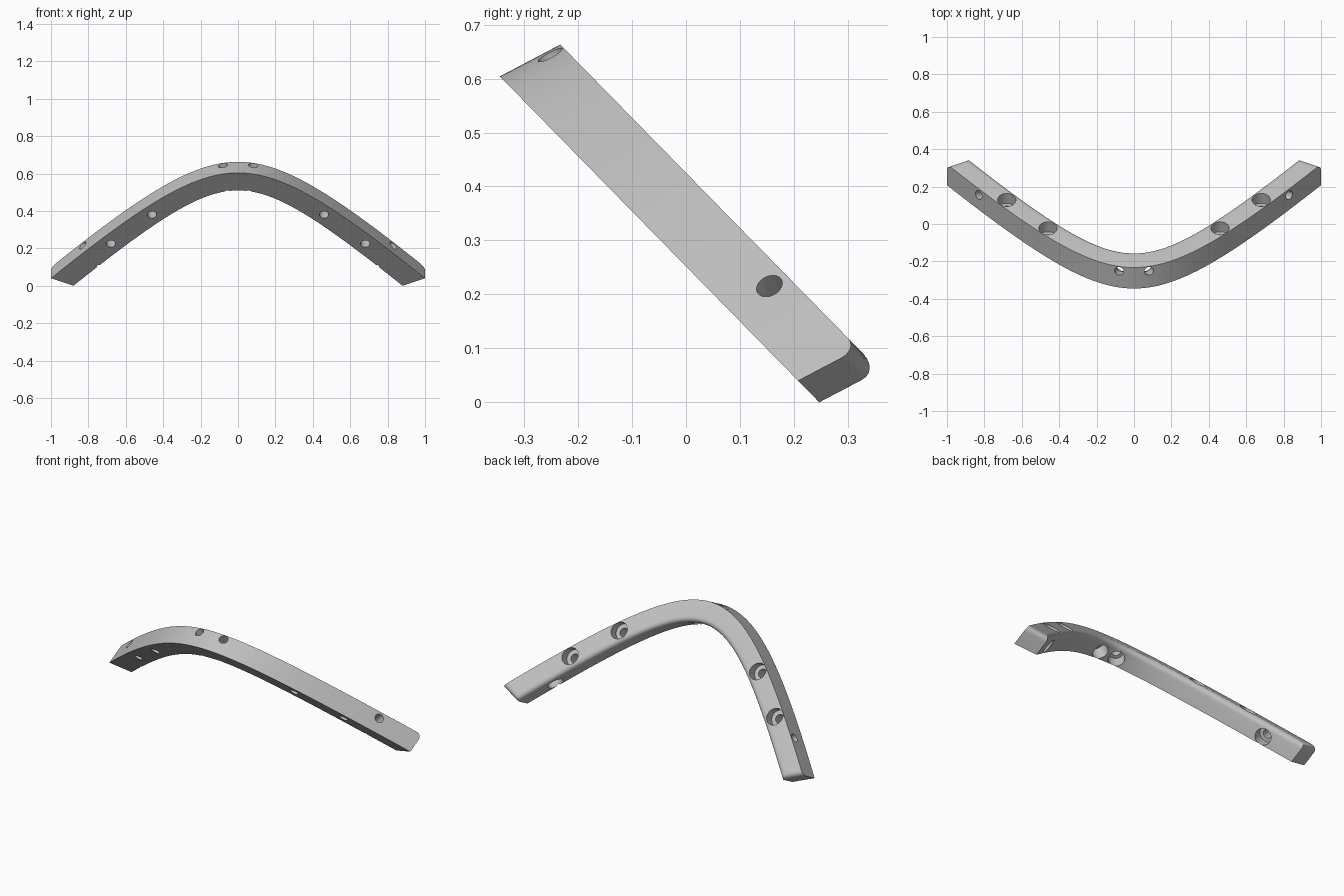
import bpy, bmesh, math
from mathutils import Vector

cube = bpy.data.objects.get("Cube")
if cube:
    bpy.data.objects.remove(cube)

STEPS = 64
DEPTH = Vector((0, 0.112, 0.059))       # sweep from the lower face to the upper face


def arch(x, peak, slope, bend):
    """Point on the lower sloping face, on a hyperbolic arch."""
    z = peak - slope * (math.hypot(x, bend) - bend)
    return Vector((x, 0.247 - 0.98 * z, z))


def outer(x):
    return arch(x, 0.604, 0.888, 0.47)


def inner(x):
    return arch(x, 0.51, 0.863, 0.36)


# Grey material
grey = bpy.data.materials.new("satin grey")
grey.use_nodes = True
grey.diffuse_color = (0.53, 0.53, 0.53, 1)
grey.node_tree.nodes["Principled BSDF"].inputs["Base Color"].default_value = (0.53, 0.53, 0.53, 1)

# Curved bar: four-sided section carried along the two arches
bm = bmesh.new()
rings = []
for i in range(STEPS + 1):
    s = 2 * i / STEPS - 1
    o, n = outer(s), inner(0.88 * s)
    rings.append([bm.verts.new(p) for p in (o, n, n + DEPTH, o + DEPTH)])
for a, b in zip(rings, rings[1:]):
    for k in range(4):
        j = (k + 1) % 4
        bm.faces.new((a[k], a[j], b[j], b[k]))
bm.faces.new(rings[0][::-1])
bm.faces.new(rings[-1])
bmesh.ops.recalc_face_normals(bm, faces=bm.faces)

# Round the upper inside edge and the upper end edges
soft = [bm.edges.get((a[2], b[2])) for a, b in zip(rings, rings[1:])]
soft += [bm.edges.get((r[2], r[3])) for r in (rings[0], rings[-1])]
bmesh.ops.bevel(bm, geom=soft, offset=0.036, offset_type='OFFSET',
                segments=6, profile=0.5, affect='EDGES', clamp_overlap=False)
mesh = bpy.data.meshes.new("curved_bar")
bm.to_mesh(mesh)
bm.free()
bar = bpy.data.objects.new("curved_bar", mesh)
bpy.context.collection.objects.link(bar)
mesh.materials.append(grey)


def bore(start, direction, before, after, radius):
    """Cut a round hole along a direction, from before to after the start."""
    direction = direction.normalized()
    bpy.ops.mesh.primitive_cylinder_add(
        vertices=32, radius=radius, depth=after - before,
        location=start + direction * (before + after) / 2,
        rotation=direction.to_track_quat('Z', 'Y').to_euler())
    cutter = bpy.context.object
    cutter.name = "hole_cutter"
    cutter.hide_render = True
    cutter.data.materials.append(grey)
    cut = bar.modifiers.new("hole", 'BOOLEAN')
    cut.operation = 'DIFFERENCE'
    cut.solver = 'EXACT'
    cut.object = cutter
    bpy.context.view_layer.objects.active = bar
    bpy.ops.object.modifier_apply(modifier=cut.name)
    bpy.data.objects.remove(cutter)


for side in (-1, 1):
    # Counterbored holes from the lower face to the upper face
    for x, z in ((0.46, 0.38), (0.68, 0.225)):
        start = Vector((side * x, 0.247 - 0.98 * z, z))
        axis = Vector((0, 0.105, 0.07))
        bore(start, axis, -0.1, 0.25, 0.025)
        bore(start, axis, 0.068, 0.25, 0.049)
    # Counterbored holes from the outer side to the inner side
    for x, rise in ((0.08, 0.78), (0.83, 0.70)):
        start = outer(side * x) + DEPTH * rise
        tangent = outer(side * x + 0.01) - outer(side * x - 0.01)
        axis = tangent.cross(DEPTH).normalized()
        if axis.z > 0:
            axis.negate()
        axis -= DEPTH.normalized() * 0.15
        bore(start, axis, -0.1, 0.25, 0.025)
        bore(start, axis, 0.068, 0.22, 0.045)

# Smooth shading with crisp edges
bpy.ops.object.select_all(action='DESELECT')
bar.select_set(True)
bpy.context.view_layer.objects.active = bar
bpy.ops.object.shade_smooth_by_angle(angle=math.radians(30))
